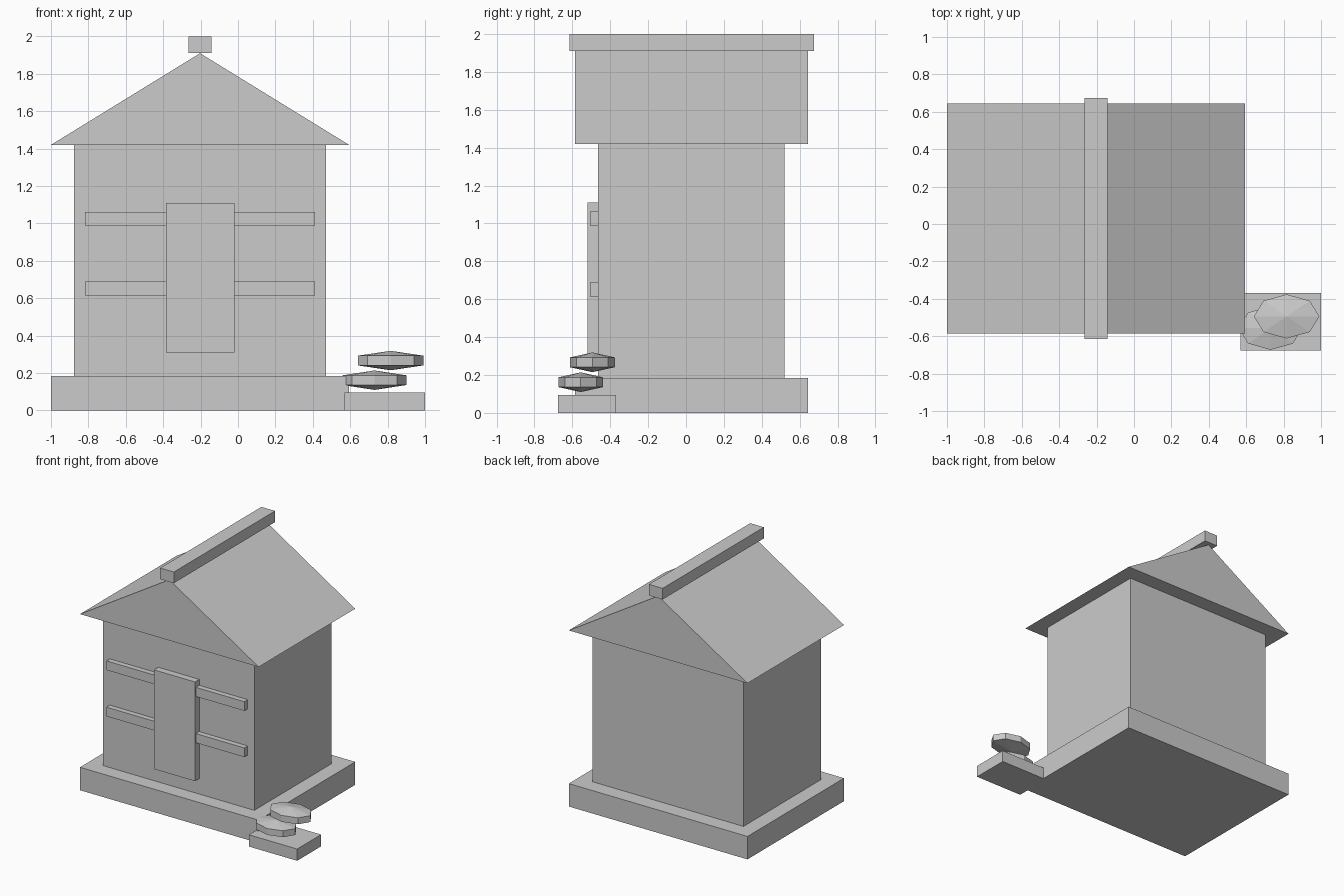
import bpy, bmesh
from mathutils import Matrix

if "Cube" in bpy.data.objects:
    bpy.data.objects.remove(bpy.data.objects["Cube"])


def finish(name, bm):
    bmesh.ops.recalc_face_normals(bm, faces=bm.faces)
    mesh = bpy.data.meshes.new(name)
    bm.to_mesh(mesh)
    bm.free()
    ob = bpy.data.objects.new(name, mesh)
    bpy.context.collection.objects.link(ob)
    return ob


def box(name, x, y, z):
    """Box from (min, max) ranges."""
    size = [r[1] - r[0] for r in (x, y, z)]
    mid = [(r[0] + r[1]) / 2 for r in (x, y, z)]
    bm = bmesh.new()
    bmesh.ops.create_cube(bm, size=1, matrix=Matrix.Diagonal((*size, 1)))
    ob = finish(name, bm)
    ob.location = mid
    return ob


def prism(name, profile, y0, y1):
    """Extrude an x-z profile along y."""
    bm = bmesh.new()
    face = bm.faces.new([bm.verts.new((x, y0, z)) for x, z in profile])
    new = bmesh.ops.extrude_face_region(bm, geom=[face], use_keep_orig=True)["geom"]
    verts = [v for v in new if isinstance(v, bmesh.types.BMVert)]
    bmesh.ops.translate(bm, verts=verts, vec=(0, y1 - y0, 0))
    return finish(name, bm)


def stone(name, centre, half):
    """Flattened low-poly sphere: 8 sides, 3 bands."""
    bm = bmesh.new()
    widest = 0.75 ** 0.5
    scale = (half[0] / widest, half[1] / widest, half[2], 1)
    bmesh.ops.create_uvsphere(bm, u_segments=8, v_segments=3, radius=1,
                              matrix=Matrix.Diagonal(scale))
    ob = finish(name, bm)
    ob.location = centre
    return ob


# House shell
box("base", (-1.0, 0.594), (-0.585, 0.645), (0, 0.185))
box("walls", (-0.877, 0.471), (-0.465, 0.52), (0.185, 1.42))
prism("roof", [(-1.0, 1.42), (0.594, 1.42), (-0.203, 1.91)], -0.585, 0.645)
box("ridge_beam", (-0.264, -0.142), (-0.615, 0.675), (1.91, 2.0))

# Door and the bars across the front
box("door", (-0.386, -0.02), (-0.52, -0.465), (0.31, 1.11))
for name, z in (("lower_bar", 0.615), ("upper_bar", 0.988)):
    box(name, (-0.818, 0.412), (-0.508, -0.465), (z, z + 0.074))

# Offering slab with stacked stones
box("slab", (0.57, 1.0), (-0.675, -0.37), (0, 0.095))
stone("lower_stone", (0.73, -0.556, 0.162), (0.17, 0.117, 0.052))
stone("upper_stone", (0.816, -0.494, 0.267), (0.175, 0.118, 0.052))
